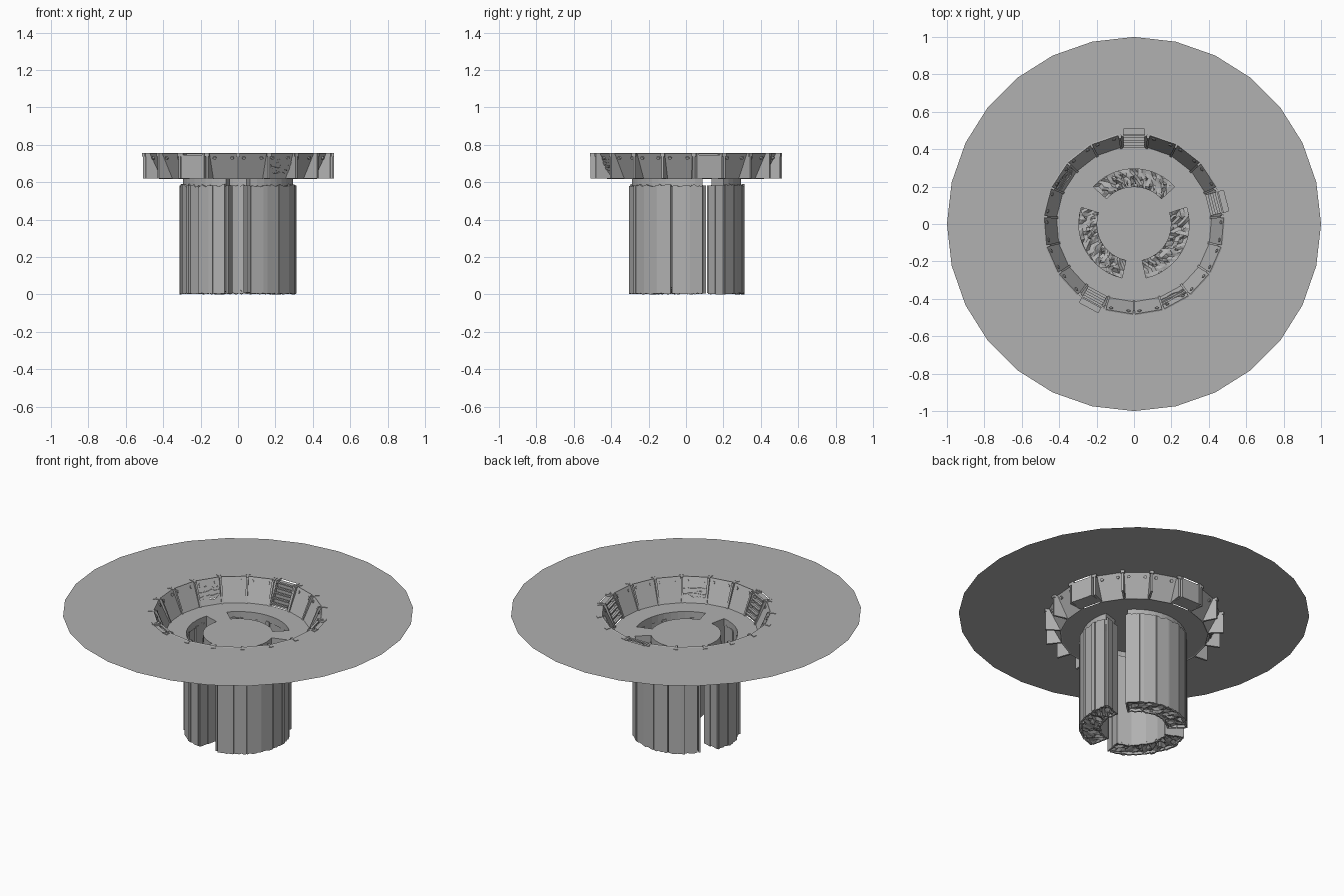
import bpy, bmesh, random
from math import sin, cos, tan, pi, radians
from mathutils import Vector

if "Cube" in bpy.data.objects:
    bpy.data.objects.remove(bpy.data.objects["Cube"])

random.seed(4)
N = 19                       # wall panels around the pit
STEP = 2 * pi / N
LADDERS, BROKEN = (0, 4, 11), (8, 16)
FLOOR, TOP, GROUND = 0.62, 0.757, 0.754
R0, R1 = 0.41, 0.475         # panel radius at foot and head
SLOT_IN, SLOT_OUT, HALF = 0.2, 0.295, radians(47.5)
SLOTS = [radians(a) for a in (90, 210, 330)]
GREY = bpy.data.materials.new("dark_grey")
GREY.diffuse_color = (0.44, 0.44, 0.44, 1)
GREY.use_nodes = True
GREY.node_tree.nodes["Principled BSDF"].inputs["Base Color"].default_value = GREY.diffuse_color


def pt(a, t, r, z):
    """Point from tangent, radius and height at angle a."""
    return Vector((cos(a) * r - sin(a) * t, sin(a) * r + cos(a) * t, z))


def prism(bm, a, pts, off):
    """Extruded polygon; pts and off are (t, r, z) in the frame at angle a."""
    lo = [bm.verts.new(pt(a, *p)) for p in pts]
    hi = [bm.verts.new(pt(a, *[p[i] + off[i] for i in range(3)])) for p in pts]
    n = len(pts)
    fs = [bm.faces.new(lo), bm.faces.new(hi[::-1])]
    fs += [bm.faces.new((lo[i], hi[i], hi[(i + 1) % n], lo[(i + 1) % n])) for i in range(n)]
    bmesh.ops.recalc_face_normals(bm, faces=fs)


def box(bm, a, t0, t1, r0, r1, z0, z1):
    prism(bm, a, [(t0, r0, z0), (t1, r0, z0), (t1, r1, z0), (t0, r1, z0)], (0, 0, z1 - z0))


def finish(bm, name):
    me = bpy.data.meshes.new(name)
    bm.to_mesh(me)
    bm.free()
    me.materials.append(GREY)
    bpy.context.collection.objects.link(bpy.data.objects.new(name, me))


def sheet(name, loops):
    """Flat sheet bounded by the first loop with the others as holes."""
    bm = bmesh.new()
    edges = []
    for lp in loops:
        vs = [bm.verts.new(p) for p in lp]
        edges += [bm.edges.new((vs[i - 1], vs[i])) for i in range(len(vs))]
    bmesh.ops.triangle_fill(bm, edges=edges, use_beauty=True, normal=(0, 0, 1))
    bmesh.ops.dissolve_limit(bm, angle_limit=0.01, verts=bm.verts[:], edges=bm.edges[:])
    finish(bm, name)


def angle(k):
    return pi / 2 - k * STEP


# ground sheet with the pit opening, notched outward at each ladder
hole = []
for k in range(N):
    w = R1 * tan(STEP / 2) * .97
    corners = [(w, R1), (-w, R1)]
    if k in LADDERS:
        corners[1:1] = [(.066, R1), (.066, .508), (-.066, .508), (-.066, R1)]
    hole += [pt(angle(k), t, r, GROUND) for t, r in corners]
sheet("ground_disc", [[pt(i * 2 * pi / 28, 0, 1, GROUND) for i in range(28)], hole])

# pit floor with three curved slots
slots = []
for c in SLOTS:
    arc = [c - HALF + 2 * HALF * i / 12 for i in range(13)]
    slots.append([pt(a, 0, SLOT_OUT, FLOOR) for a in arc] +
                 [pt(a, 0, SLOT_IN, FLOOR) for a in arc[::-1]])
rim = [pt(angle(k) + STEP / 2, 0, R0 / cos(STEP / 2) + .003, FLOOR) for k in range(N)]
sheet("pit_floor", [rim] + slots)

# slot lips
bm = bmesh.new()
for lp in slots:
    up = [bm.verts.new(p) for p in lp]
    dn = [bm.verts.new(p - Vector((0, 0, .045))) for p in lp]
    for i in range(len(lp)):
        bm.faces.new((up[i - 1], up[i], dn[i], dn[i - 1]))
finish(bm, "slot_lips")


def slope(s):
    """Radius and height at fraction s up the panel."""
    return R0 + (R1 - R0) * s, FLOOR + (TOP - FLOOR) * s


def panel_pt(u, s):
    r, z = slope(s)
    return (u * r * tan(STEP / 2) * .98, r, z)


# wall panels (two torn), bolts, ladders and fins
panels, bolts, stairs, fins = (bmesh.new() for _ in range(4))
THICK = (0, .007, -.003)
for k in range(N):
    a = angle(k)
    if k in LADDERS:
        # stepped block with overhanging treads between two side posts
        w, n = .057, 5
        prof = [(-w, .51, FLOOR), (-w, R0 + .01, FLOOR)]
        for i in range(n):
            r, z = slope(i / n)
            r2, z2 = slope((i + 1) / n)
            prof += [(-w, r + .016, z2 - .012), (-w, r2 + .016, z2 - .012)]
            box(stairs, a, -w, w, r - .002, r + .012, z2 - .012, z2 - .004)
        prof += [(-w, .51, TOP - .012)]
        prism(stairs, a, prof, (2 * w, 0, 0))
        for t in (-.07, w):
            prism(stairs, a, [(t, R0 - .002, FLOOR), (t, .512, FLOOR), (t, .512, TOP),
                              (t, R1 - .008, TOP)], (.013, 0, 0))
    elif k in BROKEN:
        us = [-1 + i / 4 for i in range(9)]
        low = [panel_pt(u, random.uniform(.2, .34)) for u in us]
        high = [panel_pt(u, random.uniform(.6, .75)) for u in us]
        prism(panels, a, [panel_pt(1, 0), panel_pt(-1, 0)] + low, THICK)
        prism(panels, a, [panel_pt(1, 1), panel_pt(-1, 1)] + high, THICK)
        for j, s in enumerate((.28, .38, .48, .58, .68)):    # torn strips across the gap
            mid = [s + random.uniform(-.04, .04) for u in us]
            pts = [panel_pt(u, m - .06) for u, m in zip(us, mid)]
            pts += [panel_pt(u, m + .06) for u, m in zip(us[::-1], mid[::-1])]
            d = .004 + .004 * (j % 2)
            prism(panels, a, [(t, r + d, z) for t, r, z in pts], (0, .008, 0))
    else:
        prism(panels, a, [panel_pt(-1, 0), panel_pt(1, 0), panel_pt(1, 1), panel_pt(-1, 1)], THICK)
    if k not in LADDERS:
        # hexagonal bolts in the upper corners
        for u in (-.62, .62):
            t, r, z = panel_pt(u, .85)
            ring = [(t + .01 * cos(i * pi / 3), r - .006 + .004 * sin(i * pi / 3),
                     z + .0085 * sin(i * pi / 3)) for i in range(6)]
            prism(bolts, a, ring, (0, .02, -.009))
    # radial support fins with small end caps
    f = a + STEP / 2
    h = .006
    prism(fins, f, [(-h, R0 - .002, FLOOR), (-h, .51, FLOOR), (-h, .51, TOP),
                    (-h, R1 - .012, TOP)], (2 * h, 0, 0))
    box(fins, f, -.012, .012, .503, .513, TOP - .02, TOP)
finish(panels, "wall_panels")
finish(bolts, "panel_bolts")
finish(stairs, "ladder_steps")
finish(fins, "support_fins")


def plank(bm, a, t0, t1, r, thick):
    """Upright plank with splintered ends."""
    n = 7
    ts = [t0 + (t1 - t0) * i / (n - 1) for i in range(n)]
    bot = [(t, r, random.uniform(0, .008)) for t in ts]
    top = [(t, r, random.uniform(.574, .59)) for t in ts[::-1]]
    prism(bm, a, bot + top, (0, thick, 0))


# splintered plank shafts below the slots
outer, inner, ends, bed = (bmesh.new() for _ in range(4))
for c in SLOTS:
    n = 6
    w = 2 * HALF / n
    for i in range(n):
        a = c - HALF + w * (i + .5)
        half = .3 * tan(w / 2)
        plank(outer, a, -half, half * random.uniform(.85, 1), .289 + random.uniform(0, .012), .011)
    # narrow battens over the joints
    for i in range(1, n, 2):
        box(outer, c - HALF + w * i, -.012, .012, .29, .312, .004, .583)
    m = 4
    w = 2 * HALF / m
    for i in range(m):
        half = .2 * tan(w / 2)
        plank(inner, c - HALF + w * (i + .5), -half, half, .184 + random.uniform(0, .006), .01)
    # end boards
    for s in (-1, 1):
        a = c + s * HALF
        for r0, r1 in ((.187, .243), (.246, .304)):
            j = random.uniform(0, .008) * s
            box(ends, a, min(j, j + s * .01), max(j, j + s * .01), r0, r1,
                random.uniform(0, .01), .583)
    # broken rubble bed closing the bottom
    nu, nv = 22, 5
    grid = [[bed.verts.new(pt(c - HALF + 2 * HALF * i / nu, 0,
             .19 + .108 * j / nv, random.uniform(.002, .024)))
             for j in range(nv + 1)] for i in range(nu + 1)]
    for i in range(nu):
        for j in range(nv):
            q = (grid[i][j], grid[i][j + 1], grid[i + 1][j + 1], grid[i + 1][j])
            bed.faces.new((q[0], q[1], q[2]))
            bed.faces.new((q[0], q[2], q[3]))
    # loose splinters
    for i in range(24):
        a = c + random.uniform(-.9, .9) * HALF
        r, d = random.uniform(.205, .27), random.uniform(-.02, .02)
        z = random.uniform(.02, .04)
        prism(ends, a, [(d, r, z), (d + .006, r, z), (-d + .002, r + .025, z + .012)], (0, 0, .006))
bmesh.ops.recalc_face_normals(bed, faces=bed.faces[:])
finish(outer, "shaft_outer_planks")
finish(inner, "shaft_inner_planks")
finish(ends, "shaft_end_boards")
finish(bed, "shaft_rubble")
